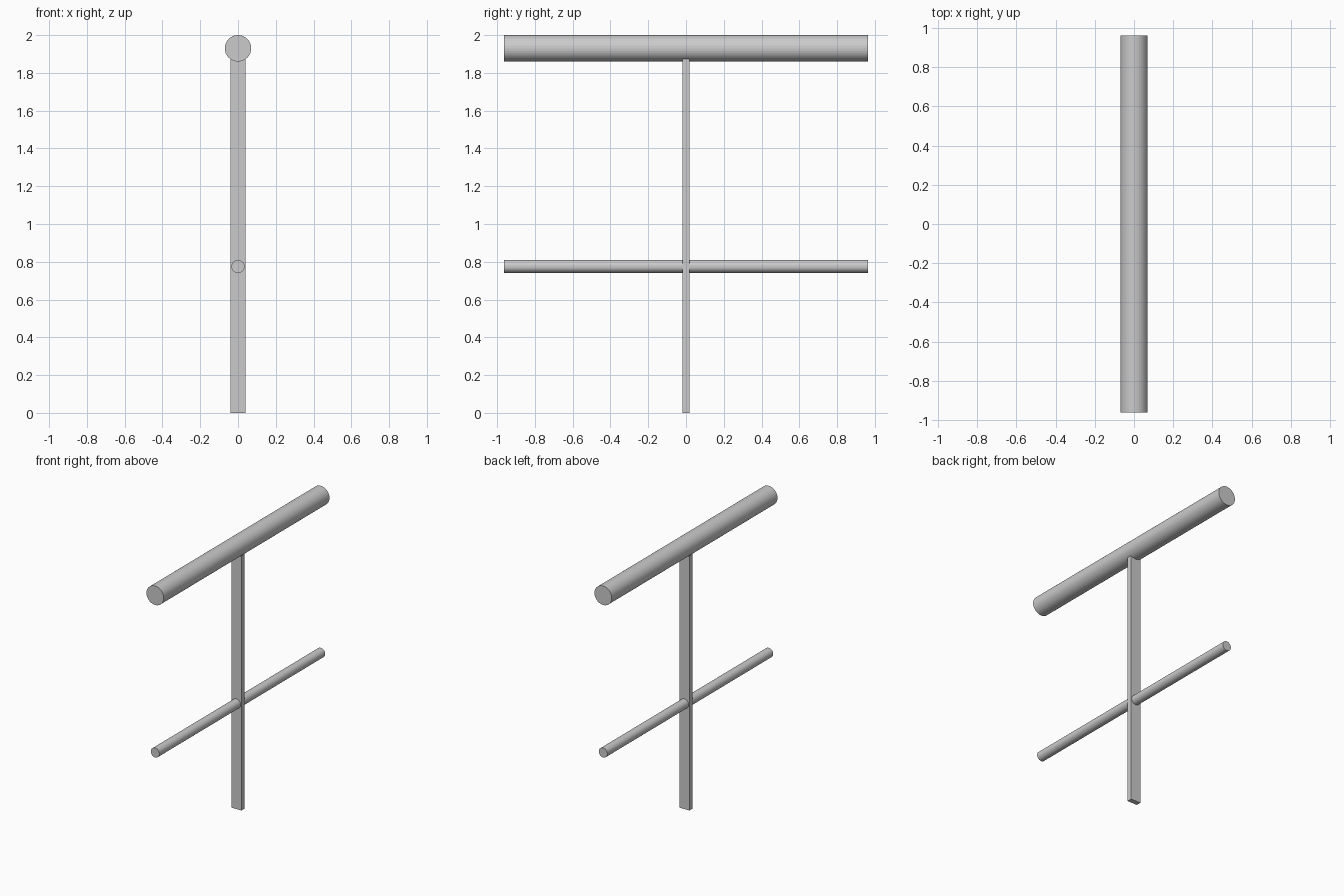
import bpy
from math import pi

# Remove the default object
cube = bpy.data.objects.get("Cube")
if cube:
    bpy.data.objects.remove(cube, do_unlink=True)

BAR_LENGTH = 1.925
POST_HEIGHT = 1.875

# Single plain grey
grey = bpy.data.materials.new("plain grey")
grey.use_nodes = True
colour = (0.6, 0.6, 0.6, 1)
grey.diffuse_color = colour
grey.node_tree.nodes["Principled BSDF"].inputs["Base Color"].default_value = colour


def finish(name):
    obj = bpy.context.object
    obj.name = obj.data.name = name
    obj.data.materials.append(grey)
    return obj


def bar(name, radius, z):
    """Round bar running front to back."""
    bpy.ops.mesh.primitive_cylinder_add(
        vertices=32, radius=radius, depth=BAR_LENGTH,
        location=(0, 0, z), rotation=(pi / 2, 0, 0))
    return finish(name)


# Thick bar on top, thin bar crossing the post
bar("top_bar", 0.07, 1.93)
bar("cross_bar", 0.035, 0.775)

# Flat rectangular post, its top seated in the thick bar
bpy.ops.mesh.primitive_cube_add(size=1, location=(0, 0, POST_HEIGHT / 2))
post = finish("post")
post.scale = (0.08, 0.036, POST_HEIGHT)
bpy.ops.object.transform_apply(location=False, rotation=False, scale=True)
